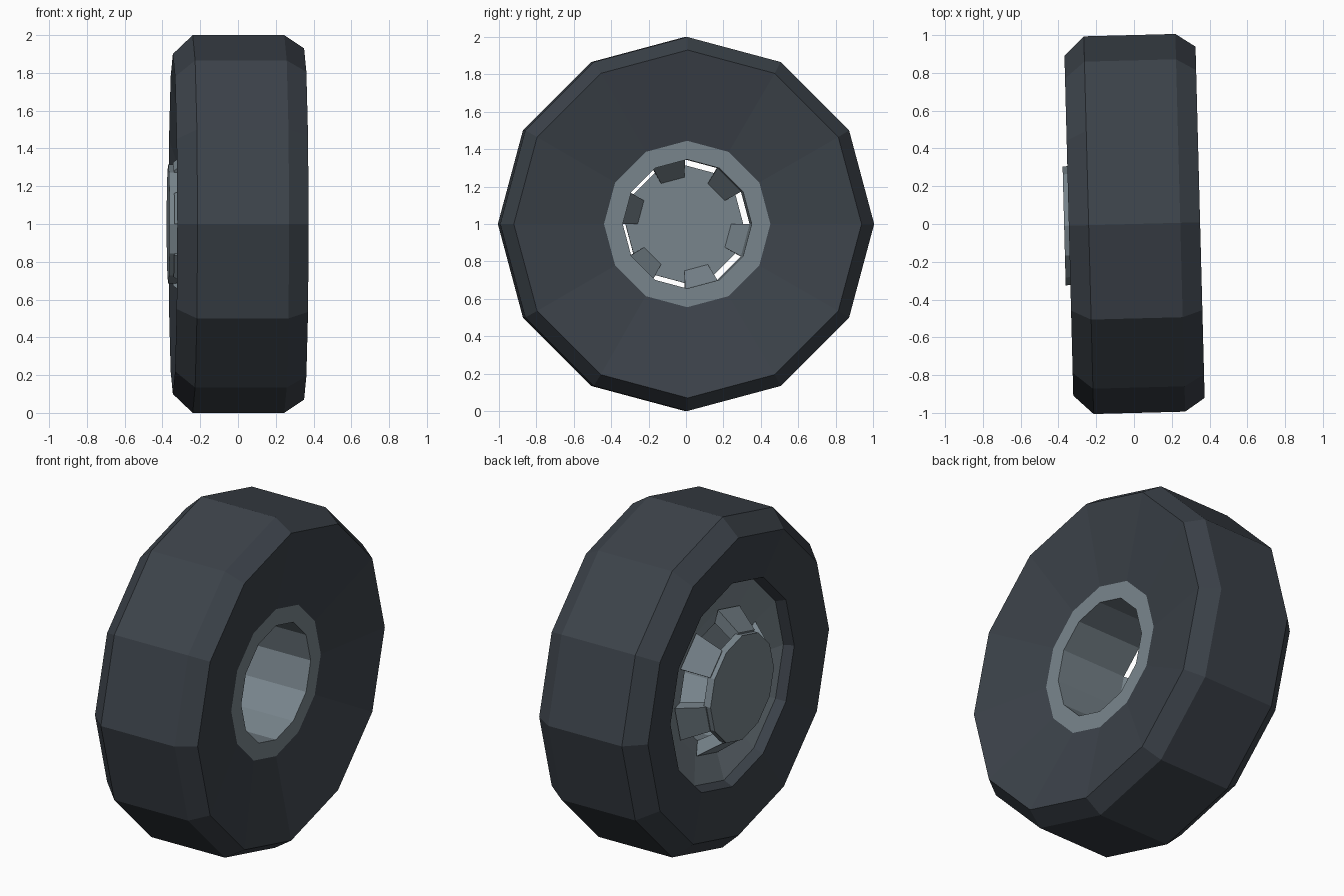
import bpy, bmesh, math
from mathutils import Matrix

if "Cube" in bpy.data.objects:
    bpy.data.objects.remove(bpy.data.objects["Cube"])

SIDES = 12
# wheel stands on z = 0 with its axle along x, turned very slightly about z
PLACE = Matrix.Translation((0, 0, 1)) @ Matrix.Rotation(0.026, 4, 'Z')


def material(name, rgb):
    m = bpy.data.materials.new(name)
    m.diffuse_color = (*rgb, 1)
    m.use_nodes = True
    m.node_tree.nodes["Principled BSDF"].inputs["Base Color"].default_value = m.diffuse_color
    return m


rubber = material("dark_rubber", (0.045, 0.055, 0.068))
metal = material("grey_metal", (0.19, 0.235, 0.265))


def point(x, r, step):
    a = 2 * math.pi * step / SIDES
    return (x, r * math.sin(a), r * math.cos(a))


def finish(name, bm, mat):
    bmesh.ops.recalc_face_normals(bm, faces=bm.faces)
    bm.transform(PLACE)
    me = bpy.data.meshes.new(name)
    bm.to_mesh(me)
    bm.free()
    me.materials.append(mat)
    ob = bpy.data.objects.new(name, me)
    bpy.context.collection.objects.link(ob)
    return ob


def lathe(name, profile, mat, closed=True):
    """Spin (x, radius) points about the axle; open profiles get end caps."""
    bm = bmesh.new()
    rings = [[bm.verts.new(point(x, r, i)) for i in range(SIDES)] for x, r in profile]
    pairs = list(zip(rings, rings[1:]))
    if closed:
        pairs.append((rings[-1], rings[0]))
    else:
        bm.faces.new(rings[0])
        bm.faces.new(rings[-1])
    for a, b in pairs:
        for i in range(SIDES):
            j = (i + 1) % SIDES
            bm.faces.new((a[i], a[j], b[j], b[i]))
    return finish(name, bm, mat)


# tyre: tread, chamfers, dished sidewalls
lathe("tyre", [(-0.24, 1.0), (0.245, 1.0), (0.35, 0.93), (0.25, 0.445),
               (-0.23, 0.595), (-0.25, 0.59), (-0.305, 0.615), (-0.345, 0.9)], rubber)

# rim: inner ring, bore and outer dish
lathe("rim", [(0.25, 0.445), (0.25, 0.345), (-0.19, 0.345),
              (-0.20, 0.42), (-0.25, 0.59), (-0.23, 0.595)], metal)

# hub cap
lathe("hub_cap", [(-0.37, 0.315), (-0.325, 0.315)], metal, closed=False)

# six spokes, each filling every other side of the rim
spoke_profile = [(-0.345, 0.325), (-0.21, 0.43), (-0.19, 0.345), (-0.325, 0.25)]
bm = bmesh.new()
for k in range(1, SIDES, 2):
    a = [bm.verts.new(point(x, r, k)) for x, r in spoke_profile]
    b = [bm.verts.new(point(x, r, k + 1)) for x, r in spoke_profile]
    bm.faces.new(a)
    bm.faces.new(b)
    for i in range(4):
        j = (i + 1) % 4
        bm.faces.new((a[i], a[j], b[j], b[i]))
finish("spokes", bm, metal)
